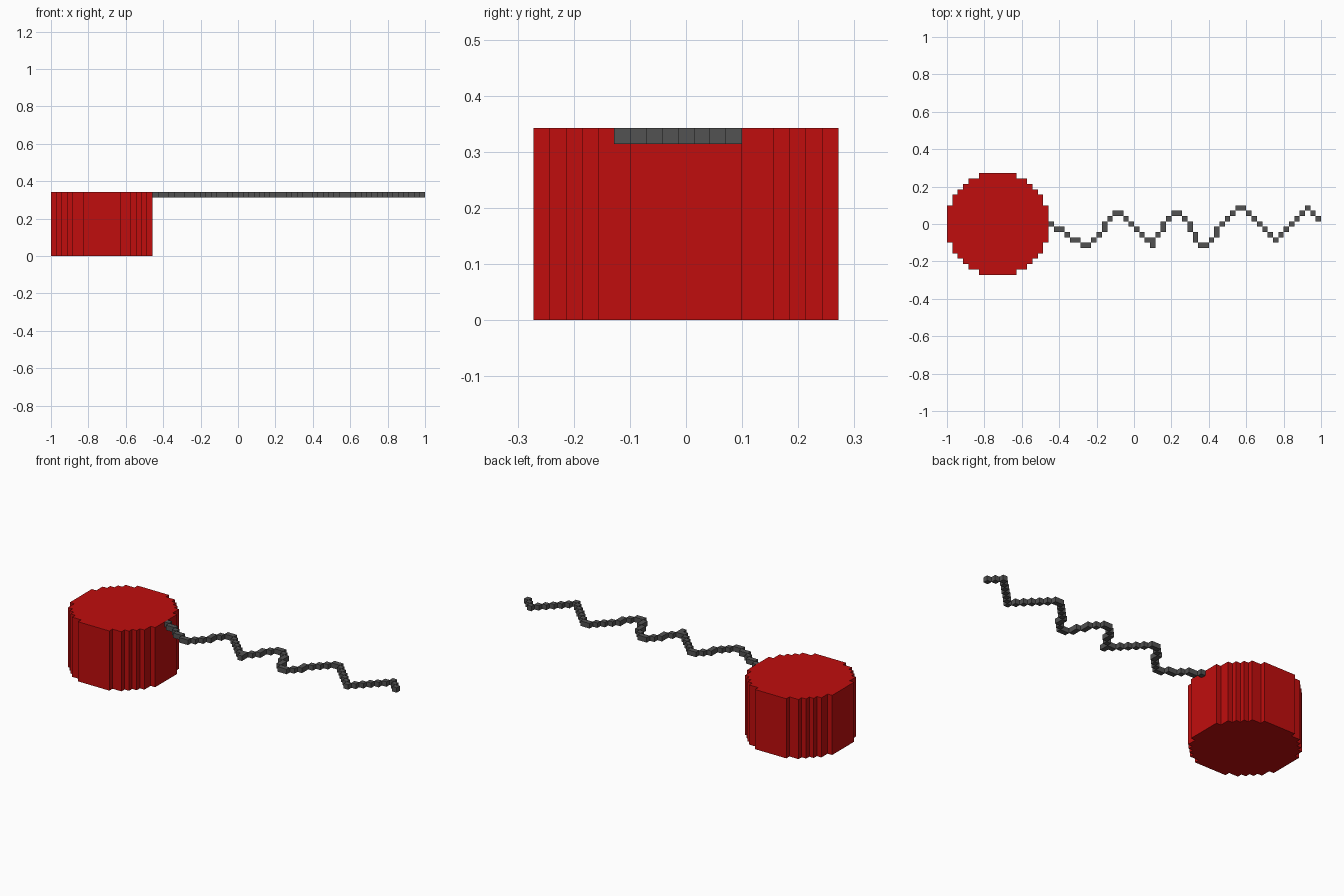
import bpy, bmesh, math
from mathutils import Matrix, Vector

cube = bpy.data.objects.get("Cube")
if cube:
    bpy.data.objects.remove(cube, do_unlink=True)

U = 2 / 70      # size of one block
HEIGHT = 12     # canister height in blocks
RADIUS = 9.5    # canister radius in blocks


def material(name, color):
    mat = bpy.data.materials.new(name)
    mat.use_nodes = True
    mat.diffuse_color = color
    mat.node_tree.nodes["Principled BSDF"].inputs["Base Color"].default_value = color
    return mat


def add_object(name, bm, mat):
    bmesh.ops.recalc_face_normals(bm, faces=bm.faces)
    mesh = bpy.data.meshes.new(name)
    bm.to_mesh(mesh)
    bm.free()
    mesh.materials.append(mat)
    obj = bpy.data.objects.new(name, mesh)
    bpy.context.collection.objects.link(obj)
    return obj


red = material("red", (0.53, 0.004, 0.004, 1))
grey = material("dark grey", (0.085, 0.085, 0.085, 1))

# Canister: a stepped circle outline, extruded upward
upper = []
for i in range(-9, 10):
    half = math.floor(math.sqrt(RADIUS ** 2 - i ** 2)) + 0.5
    for x in (i - 0.5, i + 0.5):
        if (x, half) not in upper:
            upper.append((x, half))
outline = upper + [(x, -y) for x, y in reversed(upper)]
bm = bmesh.new()
base = bm.faces.new([bm.verts.new((-1 + (RADIUS + x) * U, y * U, 0)) for x, y in outline])
top = bmesh.ops.extrude_face_region(bm, geom=[base], use_keep_orig=True)["geom"]
bmesh.ops.translate(bm, vec=(0, 0, HEIGHT * U),
                    verts=[v for v in top if isinstance(v, bmesh.types.BMVert)])
add_object("canister", bm, red)

# Fuse: one block per column, zigzagging from the canister rim
FIRST = 19
rows = [0, -1, -1, -2, -3, -3, -4, -4, -3, -2, -1, 1, 2, 2, 1, 0, -1, -2, -3, -3,
        -2, -1, 1, 2, 2, 1, 0, -2, -4, -4, -3, -2, 0, 1, 2, 3, 3, 2, 1, 0, -1, -2,
        -3, -2, -1, 0, 1, 2, 3, 2, 1]
cells = [(FIRST + n, row) for n, row in enumerate(rows)]
# Second blocks where the fuse runs steeply
cells += [(29, 0), (38, -4), (40, 0), (45, -1), (46, -3), (50, -1)]
bm = bmesh.new()
for column, row in cells:
    centre = Vector((-1 + (column + 0.5) * U, row * U, (HEIGHT - 0.5) * U))
    bmesh.ops.create_cube(bm, size=U, matrix=Matrix.Translation(centre))
add_object("fuse", bm, grey)
